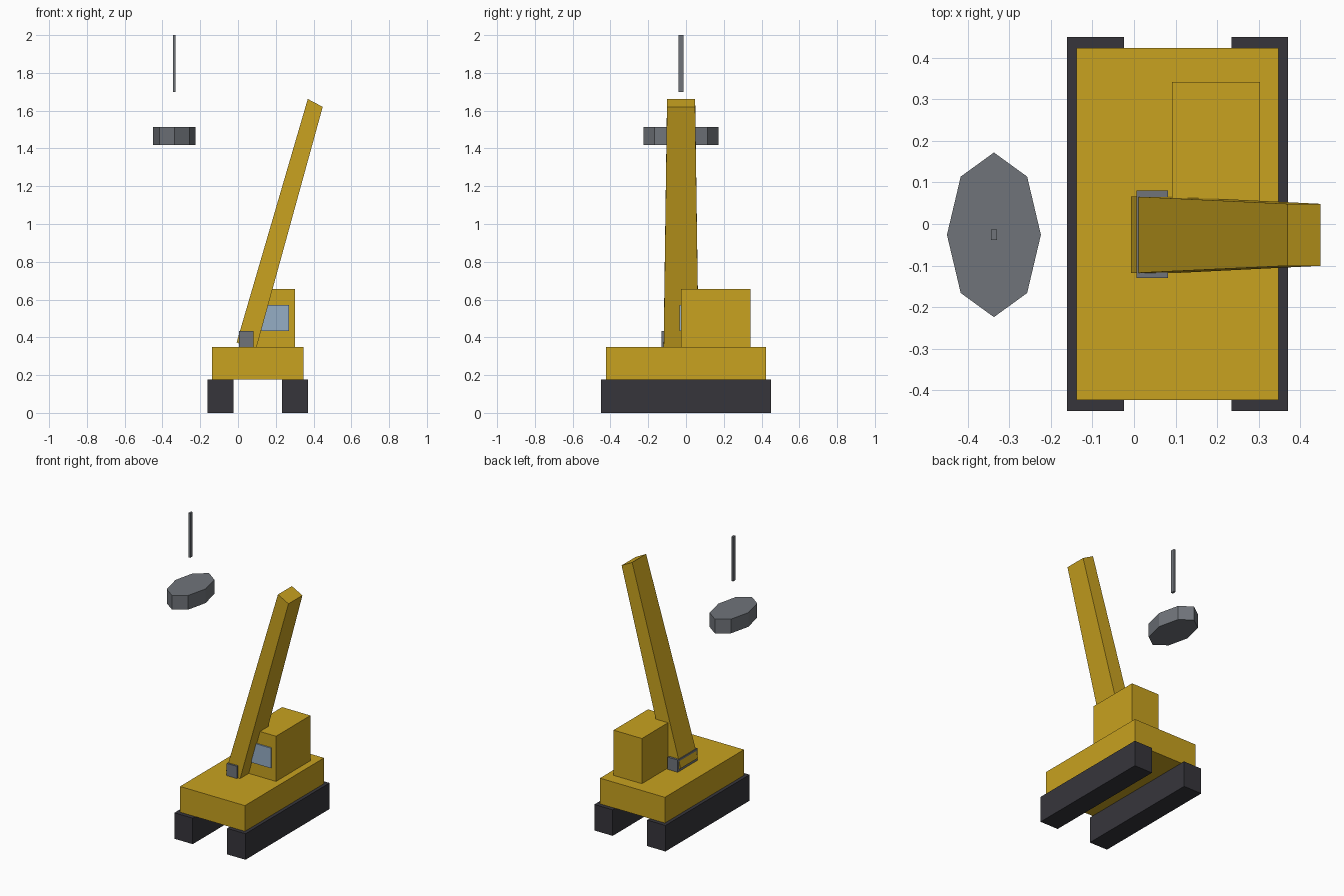
import bpy, bmesh
from mathutils import Vector

old = bpy.data.objects.get("Cube")
if old:
    bpy.data.objects.remove(old, do_unlink=True)


def material(name, rgb):
    m = bpy.data.materials.new(name)
    m.use_nodes = True
    m.diffuse_color = (*rgb, 1)
    m.node_tree.nodes["Principled BSDF"].inputs["Base Color"].default_value = (*rgb, 1)
    return m


yellow = material("machine yellow", (0.58, 0.36, 0.014))
dark = material("track black", (0.037, 0.036, 0.044))
steel = material("steel grey", (0.162, 0.175, 0.195))
glass = material("window blue", (0.3, 0.42, 0.56))


def finish(name, bm, mat):
    bmesh.ops.recalc_face_normals(bm, faces=bm.faces)
    mesh = bpy.data.meshes.new(name)
    bm.to_mesh(mesh)
    bm.free()
    mesh.materials.append(mat)
    obj = bpy.data.objects.new(name, mesh)
    bpy.context.collection.objects.link(obj)
    return obj


def box(name, low, high, mat):
    low, high = Vector(low), Vector(high)
    bm = bmesh.new()
    bmesh.ops.create_cube(bm, size=1)
    bmesh.ops.scale(bm, vec=high - low, verts=bm.verts)
    bmesh.ops.translate(bm, vec=(low + high) / 2, verts=bm.verts)
    return finish(name, bm, mat)


# Crawler tracks and chassis
for side, x in (("right", -0.0925), ("left", 0.3025)):
    box(side + "_track", (x - 0.0685, -0.45, 0), (x + 0.0685, 0.45, 0.176), dark)
box("chassis", (-0.138, -0.423, 0.176), (0.348, 0.423, 0.35), yellow)

# Cab with front window
box("cab", (0.091, -0.026, 0.35), (0.303, 0.342, 0.656), yellow)
box("cab_window", (0.124, -0.035, 0.434), (0.27, -0.026, 0.57), glass)

# Boom pivot
box("boom_pivot", (0.006, -0.13, 0.34), (0.082, 0.08, 0.433), steel)

# Tapered, leaning boom with slanted ends
AXIS_Y = -0.026
foot, tip = Vector((0.042, AXIS_Y, 0.348)), Vector((0.409, AXIS_Y, 1.641))
bm = bmesh.new()
bmesh.ops.create_cube(bm, size=2)
for v in bm.verts:
    centre, taper = (tip, 1) if v.co.z > 0 else (foot, 1.24)
    across = Vector((0.0395 * v.co.x, 0.0745 * v.co.y, -0.021 * v.co.x))
    v.co = centre + across * taper
finish("boom", bm, yellow)

# Hanging weight and its cable
HANG_X = -0.337
bm = bmesh.new()
bmesh.ops.create_cone(bm, cap_ends=True, segments=8, radius1=1, radius2=1, depth=1)
bmesh.ops.scale(bm, vec=(0.113, 0.198, 0.096), verts=bm.verts)
bmesh.ops.translate(bm, vec=(HANG_X, AXIS_Y, 1.465), verts=bm.verts)
finish("hanging_weight", bm, steel)
box("cable", (HANG_X - 0.007, AXIS_Y - 0.013, 1.7), (HANG_X + 0.007, AXIS_Y + 0.013, 2), steel)
